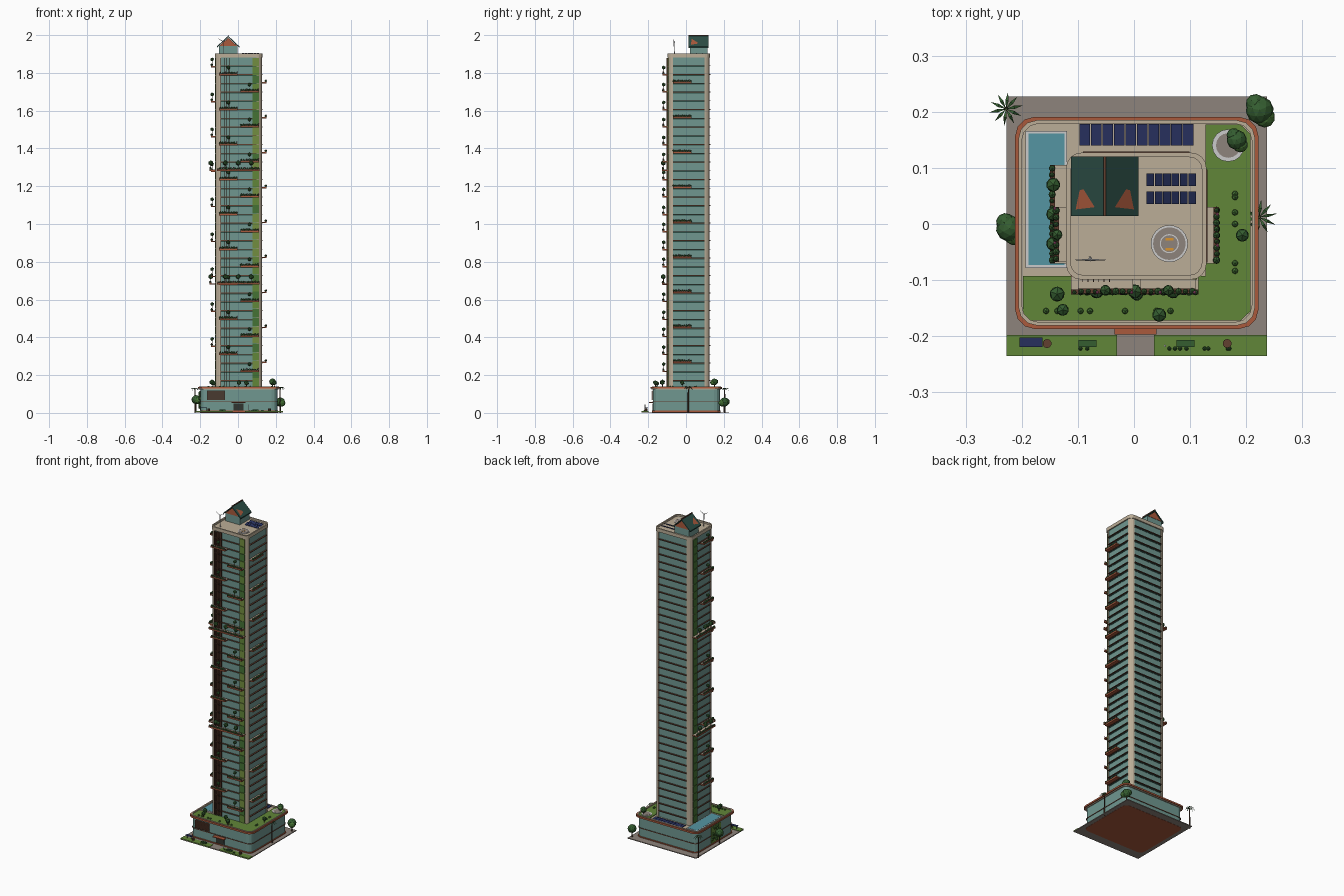
import bpy, bmesh, math, random
from mathutils import Vector, Matrix

if "Cube" in bpy.data.objects:
    bpy.data.objects.remove(bpy.data.objects["Cube"])
random.seed(4)

COL = dict(glass=(.16, .31, .28), cream=(.50, .42, .31), terra=(.40, .10, .045), brown=(.12, .05, .03),
           dark=(.03, .035, .03), lawn=(.12, .24, .04), leaf=(.035, .11, .03), leaf2=(.06, .17, .035),
           olive=(.17, .27, .05), pool=(.09, .30, .36), solar=(.02, .03, .11), pave=(.27, .23, .20),
           roof=(.025, .075, .06), bark=(.10, .05, .03), white=(.6, .6, .58), pink=(.6, .12, .3), yellow=(.7, .3, .03))
mats, parts = {}, {}
for k, c in COL.items():
    mats[k] = bpy.data.materials.new(k)
    mats[k].diffuse_color = (*c, 1)


def part(name, mat):
    """One bmesh per named part, turned into an object at the end."""
    return parts.setdefault(name, (bmesh.new(), mat))[0]


def box(b, x0, x1, y0, y1, z0, z1):
    m = Matrix.Translation(((x0+x1)/2, (y0+y1)/2, (z0+z1)/2)) @ Matrix.Diagonal((x1-x0, y1-y0, z1-z0, 1))
    bmesh.ops.create_cube(b, size=1, matrix=m)


def prism(b, pts, a0, a1, f=lambda p, q, a: (p, q, a)):
    lo, hi = [[b.verts.new(f(p, q, a)) for p, q in pts] for a in (a0, a1)]
    b.faces.new(lo[::-1]); b.faces.new(hi)
    for i in range(len(pts)):
        j = (i+1) % len(pts)
        b.faces.new((lo[i], lo[j], hi[j], hi[i]))


def rrect(cx, cy, hx, hy, r, n=4):
    out = []
    for k, (sx, sy) in enumerate(((1, 1), (-1, 1), (-1, -1), (1, -1))):
        for i in range(n+1):
            a = math.pi/2*(k+i/n)
            out.append((cx+sx*(hx-r)+r*math.cos(a), cy+sy*(hy-r)+r*math.sin(a)))
    return out


def ring(b, outer, inner, z0, z1):
    L = [[b.verts.new((x, y, z)) for x, y in p] for p, z in ((outer, z0), (outer, z1), (inner, z1), (inner, z0))]
    n = len(outer)
    for s in range(4):
        for i in range(n):
            j = (i+1) % n
            b.faces.new((L[s][i], L[s][j], L[(s+1) % 4][j], L[(s+1) % 4][i]))


def rod(b, p, q, r0, r1=None, n=6):
    p, q = Vector(p), Vector(q)
    m = Matrix.Translation((p+q)/2) @ (q-p).to_track_quat('Z', 'Y').to_matrix().to_4x4()
    bmesh.ops.create_cone(b, cap_ends=True, segments=n, radius1=r0, radius2=r0 if r1 is None else r1,
                          depth=(q-p).length, matrix=m)


def blob(b, x, y, z, r, sub=1, sz=1):
    m = Matrix.Translation((x, y, z)) @ Matrix.Rotation(random.random()*6, 4, 'Z') @ Matrix.Diagonal((1, 1, sz, 1))
    bmesh.ops.create_icosphere(b, subdivisions=sub, radius=r, matrix=m)


def tree(x, y, z, h, r, big=False):
    rod(part("tree_trunks", 'bark'), (x, y, z), (x, y, z+h), r*.16, r*.1)
    blob(part("tree_crowns", 'leaf'), x, y, z+h, r, 2 if big else 1)
    if big:
        blob(part("tree_crown_tufts", 'leaf2'), x+r*.35, y-r*.5, z+h-r*.2, r*.75, 2)
        blob(part("tree_crowns", 'leaf'), x-r*.3, y+r*.45, z+h+r*.1, r*.7, 2)


def palm(x, y, h, r):
    rod(part("palm_trunks", 'bark'), (x, y, 0), (x, y, h), .004, .0025)
    b = part("palm_leaves", 'leaf')
    for i in range(10):
        a = i*math.tau/10 + .2
        d, s = Vector((math.cos(a), math.sin(a), 0)), Vector((-math.sin(a), math.cos(a), 0))
        o = Vector((x, y, h))
        mid = o+d*r*.5+Vector((0, 0, .008))
        v = [b.verts.new(p) for p in (o, mid-s*.003, mid+s*.003, o+d*r-Vector((0, 0, .006)))]
        b.faces.new((v[0], v[1], v[2])); b.faces.new((v[1], v[3], v[2]))


# site: pavement, red underside plinth, front lawn and path
box(part("pavement", 'pave'), -.227, .237, -.235, .227, .001, .006)
CX, CY = .005, .002
prism(part("podium_plinth", 'terra'), rrect(CX, CY, .207, .181, .03, 3), 0, .012)
for x0, x1 in ((-.227, -.03), (.036, .237)):
    box(part("front_lawn", 'lawn'), x0, x1, -.235, -.198, .004, .009)
for x in (-.083, .092):
    box(part("benches", 'leaf'), x-.016, x+.016, -.219, -.207, .009, .018)
box(part("street_solar_panel", 'solar'), -.204, -.163, -.219, -.202, .026, .029)
for x in (-.198, -.169):
    rod(part("solar_posts", 'dark'), (x, -.21, .006), (x, -.21, .027), .0015)
for x in (-.155, .166):
    rod(part("stools", 'brown'), (x, -.213, .008), (x, -.213, .022), .008, n=10)
rod(part("garden_post", 'white'), (.055, -.217, .008), (.055, -.217, .045), .002)
for i in range(10):
    blob(part("lawn_shrubs", 'leaf'), random.choice((-1, 1))*random.uniform(.05, .2), -.222, .011, .004)

# podium: glass walls, floor line, louvres, entrance, green wall
prism(part("podium_glass", 'glass'), rrect(CX, CY, .203, .177, .03, 3), .01, .127)
ring(part("podium_floor_line", 'brown'), rrect(CX, CY, .206, .18, .03, 3), rrect(CX, CY, .2, .174, .03, 3), .06, .064)
for i in range(9):
    box(part("podium_louvres", 'brown'), -.165, -.07, -.183, -.174, .07+i*.0055, .073+i*.0055)
box(part("podium_vent", 'dark'), -.165, -.07, -.177, -.17, .068, .118)
box(part("entrance_door", 'dark'), -.025, .03, -.1765, -.17, .006, .05)
box(part("entrance_canopy", 'terra'), -.035, .04, -.197, -.174, .052, .057)
box(part("podium_green_wall", 'lawn'), -.202, -.19, -.05, .04, .015, .115)
for i in range(22):
    blob(part("green_wall_plants", 'leaf2'), -.201, random.uniform(-.045, .035), random.uniform(.02, .11), .009)

# podium terrace: deck, parapet, lawns, pool, solar row, round seat
prism(part("terrace_deck", 'cream'), rrect(CX, CY, .21, .184, .035, 3), .124, .132)
ring(part("terrace_edge", 'terra'), rrect(CX, CY, .217, .189, .035, 3), rrect(CX, CY, .209, .181, .033, 3), .128, .138)
ring(part("terrace_parapet", 'cream'), rrect(CX, CY, .211, .183, .033, 3), rrect(CX, CY, .205, .177, .03, 3), .128, .141)
g = part("terrace_lawn", 'lawn')
prism(g, [(-.198, -.172), (.19, -.172), (.208, -.155), (.208, .16), (.19, .177), (.127, .177), (.127, -.093), (-.198, -.093)], .13, .136)
box(part("pool_rim", 'white'), -.193, -.119, -.078, .166, .13, .137)
box(part("pool_water", 'pool'), -.188, -.124, -.073, .161, .131, .138)
for i in range(10):
    box(part("terrace_solar_panels", 'solar'), -.097+i*.0204, -.078+i*.0204, .14, .178, .137, .14)
for r, m, n in ((.029, 'white', "seat_circle"), (.022, 'pave', "seat_circle_inner")):
    rod(part(n, m), (.168, .14, .132), (.168, .14, .139+(.03-r)*.1), r, n=16)
for x, y, h, r in ((-.137, -.125, .028, .015), (-.127, -.153, .022, .012), (.045, -.162, .025, .014),
                   (.193, -.02, .026, .013), (.183, .15, .03, .018), (.005, -.125, .026, .013)):
    tree(x, y, .134, h, r, r > .017)
for i in range(14):
    x, y = random.choice(((random.uniform(-.17, .19), -.155), (.18, random.uniform(-.13, .1))))
    blob(part("terrace_shrubs", 'leaf2'), x, y, .138, .006)

# street trees and palms
tree(-.222, -.008, .005, .065, .024, True)
tree(.224, .203, .005, .052, .025, True)
palm(-.228, .205, .125, .03)
palm(.223, .012, .128, .032)

# tower: glass core, rounded cream corners, floor shades
TX, TY, HX, HY, R = .004, .014, .122, .11, .027
X0, X1, Y0, Y1 = TX-HX, TX+HX, TY-HY, TY+HY
ZT, NF, FH = 1.89, 38, .0463
prism(part("tower_glass", 'glass'), rrect(TX, TY, HX-.004, HY-.004, R), .13, ZT)
for sx, sy in ((1, 1), (-1, 1), (-1, -1), (1, -1)):
    arc = [(TX+sx*(HX-R+R*math.cos(a)), TY+sy*(HY-R+R*math.sin(a))) for a in [math.pi/8*i for i in range(5)]]
    prism(part("tower_corners", 'cream'), arc+[(TX+sx*(HX-R), TY+sy*(HY-R))], .13, ZT)
sh, ln = part("floor_shades", 'brown'), part("floor_lines", 'dark')
for k in range(NF):
    z = .133+FH*(k+1)-.01
    if z > ZT-.01:
        break
    box(sh, X0+R, X1-R, Y0-.001, Y1+.005, z, z+.004)
    box(sh, X0-.002, X1+.005, Y0+R, Y1-R, z, z+.004)
    box(part("spandrels", 'roof'), X0+R, X1-R, Y0+.002, Y1-.002, z-.005, z)
    box(part("spandrels", 'roof'), X0+.002, X1-.002, Y0+R, Y1-R, z-.005, z)

# front fins and vertical planted strips on front and left faces
for i in range(6):
    x = -.092+i*.0095
    box(part("front_fins", 'brown'), x, x+.0014, Y0-.007, Y0+.006, .14, 1.88)
for k in range(NF):
    z = .14+k*.0458
    n, m = random.choice((("living_wall_light", 'olive'), ("living_wall", 'lawn'), ("living_wall_dark", 'leaf2')))
    box(part(n, m), .078, .112, Y0-.003, Y0+.006, z, z+.0435)
    box(part("side_living_wall", 'leaf2'), X0-.003, X0+.006, .062, .1, z, z+.0435)


def balcony(face, u0, u1, z, out=.028, wide=False):
    """Planted balcony; u runs along the face, d goes outward."""
    def bx(b, a0, a1, d0, d1, z0, z1):
        if face == 'front':
            box(b, a0, a1, Y0-d1, Y0-d0, z0, z1)
        elif face == 'right':
            box(b, X1+d0, X1+d1, a0, a1, z0, z1)
        else:
            box(b, X0-d1, X0-d0, a0, a1, z0, z1)
    at = {'front': lambda u, d: (u, Y0-d), 'right': lambda u, d: (X1+d, u), 'left': lambda u, d: (X0-d, u)}[face]
    bx(part("balcony_slabs", 'terra'), u0, u1, -.004, out, z-.006, z)
    bx(part("balcony_floors", 'cream'), u0, u1, -.002, out-.009, z, z+.001)
    bx(part("balcony_planters", 'brown'), u0, u1, out-.009, out, z, z+.005)
    n = int((u1-u0)/.011)
    for i in range(n):
        u = u0+(i+.5)*(u1-u0)/n
        blob(part("balcony_plants", random.choice(('leaf',))), *at(u, out-.004), z+.007, random.uniform(.004, .0075))
        if i % 5 == 2:
            blob(part("balcony_flowers", 'pink'), *at(u+.004, out-.002), z+.012, .003)
    for t in ((.2, .5, .8) if wide else (.5,)):
        if face != 'right':
            tree(*at(u0+(u1-u0)*t, out-.006), z, .036, .014 if wide else .0105)


for k in range(9):
    d = k*.185
    balcony('front', .012, .11, .222+d)
    balcony('front', -.1, -.002, .312+d)
    balcony('right', -.07, .03, .27+d, .025)
    balcony('left', -.068, .03, .355+d, .025)
for z in (.685, 1.287):
    balcony('front', -.112, .115, z, .03, True)
    balcony('left', -.07, .105, z, .032, True)

# roof: slab, parapet, solar rows, landing circle, wind turbine
prism(part("roof_slab", 'cream'), rrect(TX, TY, HX, HY, R), ZT-.006, 1.893)
ring(part("roof_parapet", 'cream'), rrect(TX, TY, HX+.003, HY+.003, R), rrect(TX, TY, HX-.005, HY-.005, R-.005), ZT-.008, 1.903)
for y in (.036, .068):
    for i in range(6):
        x = .022+i*.015
        prism(part("roof_solar_panels", 'solar'), [(y, 1.895), (y+.022, 1.903), (y+.022, 1.905), (y, 1.897)],
              x, x+.0135, lambda p, q, a: (a, p, q))
for r, m, n, z in ((.033, 'white', "landing_rim", 1.896), (.029, 'pave', "landing_pad", 1.8968), (.017, 'white', "landing_inner_ring", 1.8972), (.015, 'pave', "landing_centre", 1.8977)):
    rod(part(n, m), (.063, -.035, 1.89), (.063, -.035, z), r, n=24)
for y in (-.045, -.027):
    box(part("landing_marks", 'yellow'), .056, .07, y-.002, y+.002, 1.896, 1.8985)
tp = Vector((-.078, -.06, 1.965))
rod(part("turbine_mast", 'white'), (tp.x, tp.y, 1.89), tp, .0025, .0015, 8)
blob(part("turbine_hub", 'white'), tp.x, tp.y-.003, tp.z, .004)
for i in range(3):
    a = math.tau/3*i+.5
    rod(part("turbine_blades", 'white'), tp+Vector((0, -.004, 0)), tp+Vector((math.cos(a)*.032, -.004, math.sin(a)*.032)), .002, .0005, 4)

# rooftop pavilion with steep gabled roof
along_y = lambda p, q, a: (p, a, q)
box(part("pavilion_walls", 'glass'), -.101, -.003, .022, .114, 1.89, 1.944)
prism(part("pavilion_gable", 'terra'), [(-.1, 1.942), (-.004, 1.942), (-.052, 1.986)], .02, .116, along_y)
for s in (-1, 1):
    prism(part("pavilion_roof", 'roof'), [(-.052, 1.989), (-.052, 1.996), (-.052+s*.06, 1.94), (-.052+s*.06, 1.933)], .014, .12, along_y)
    b = part("roof_terracotta_panels", 'terra')
    b.faces.new([b.verts.new((-.052+s*u, y, 1.9968-u*.9333)) for u, y in ((.018, .03), (.052, .026), (.045, .06), (.038, .062))])
box(part("ridge_cap", 'brown'), -.054, -.05, .014, .12, 1.99, 2.0)

for name, (b, mat) in parts.items():
    if not b.verts:
        continue
    bmesh.ops.recalc_face_normals(b, faces=b.faces)
    me = bpy.data.meshes.new(name)
    b.to_mesh(me)
    b.free()
    me.materials.append(mats[mat])
    bpy.context.scene.collection.objects.link(bpy.data.objects.new(name, me))

for m in bpy.data.materials:
    if m.users and not m.is_grease_pencil:
        m.use_nodes = True
        m.node_tree.nodes["Principled BSDF"].inputs["Base Color"].default_value = m.diffuse_color
